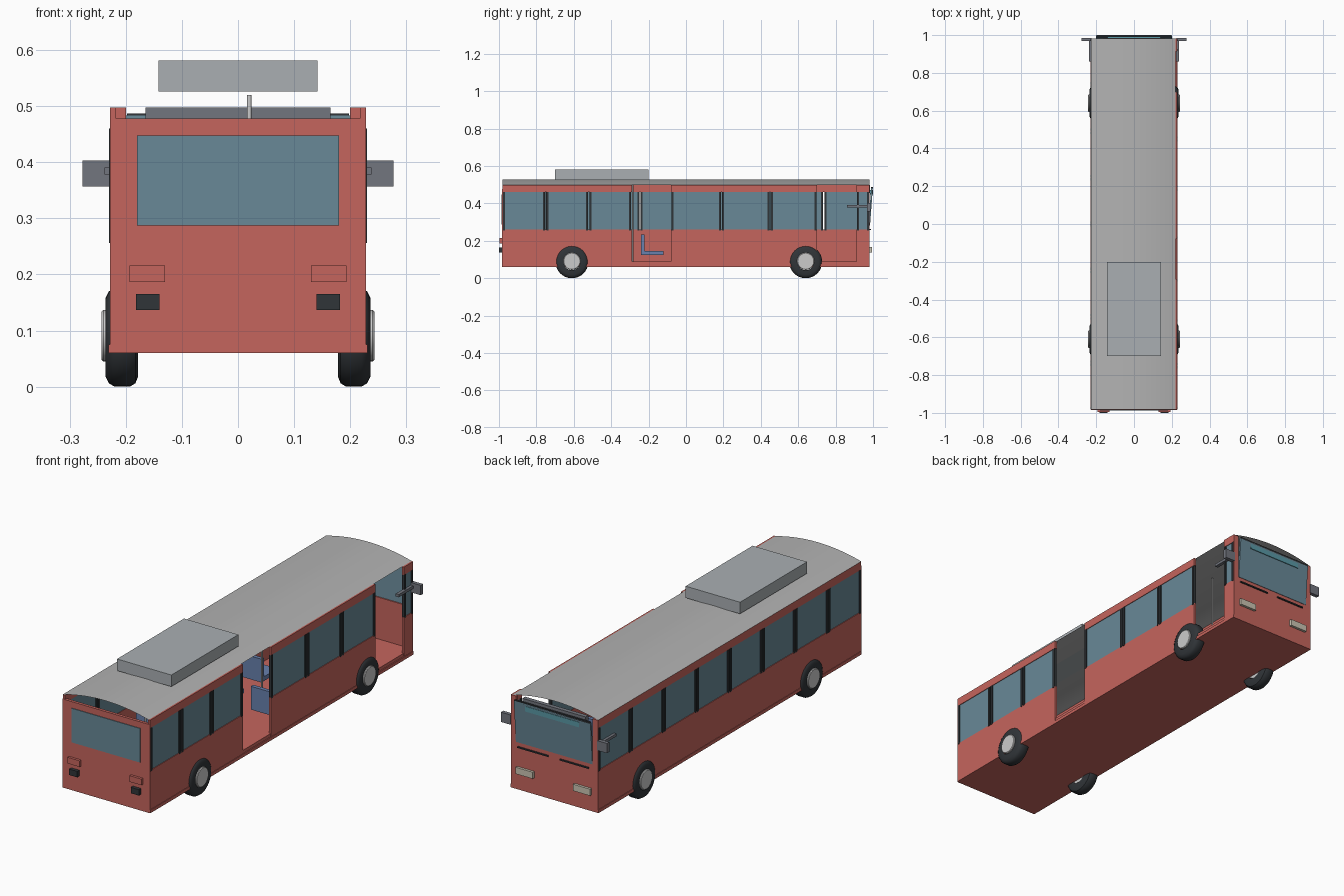
import bpy, bmesh, math
from mathutils import Vector

if "Cube" in bpy.data.objects:
    bpy.data.objects.remove(bpy.data.objects["Cube"])


def mat(name, r, g, b):
    m = bpy.data.materials.new(name)
    m.diffuse_color = (r, g, b, 1)
    m.use_nodes = True
    m.node_tree.nodes["Principled BSDF"].inputs["Base Color"].default_value = m.diffuse_color
    return m


RED = mat("red_paint", 0.56, 0.13, 0.11)
GLASS = mat("glass", 0.14, 0.25, 0.31)
BLACK = mat("black_trim", 0.03, 0.035, 0.04)
DARK = mat("dark_grey", 0.17, 0.18, 0.21)
ROOF = mat("roof_grey", 0.45, 0.45, 0.45)
UNIT = mat("unit_grey", 0.40, 0.43, 0.45)
BLUE = mat("seat_blue", 0.14, 0.22, 0.42)
TEAL = mat("display_teal", 0.10, 0.32, 0.38)
LAMP = mat("lamp_cream", 0.60, 0.56, 0.45)
HUB = mat("hub_grey", 0.55, 0.55, 0.55)


def add(name, bm, material):
    bmesh.ops.recalc_face_normals(bm, faces=bm.faces)
    me = bpy.data.meshes.new(name)
    bm.to_mesh(me)
    bm.free()
    me.materials.append(material)
    ob = bpy.data.objects.new(name, me)
    bpy.context.collection.objects.link(ob)
    return ob


def box(name, x, y, z, material):
    """Box from (min, max) ranges on each axis."""
    bm = bmesh.new()
    bmesh.ops.create_cube(bm, size=1)
    for v in bm.verts:
        v.co = Vector([(r[0] + r[1]) / 2 + c * (r[1] - r[0]) for c, r in zip(v.co, (x, y, z))])
    return add(name, bm, material)


def span(s, a, b):
    """x range mirrored by side s."""
    return tuple(sorted((s * a, s * b)))


def smooth(ob):
    bpy.ops.object.select_all(action='DESELECT')
    ob.select_set(True)
    bpy.context.view_layer.objects.active = ob
    bpy.ops.object.shade_smooth_by_angle(angle=math.radians(35))


def lathe(name, profile, centre, material, steps=32):
    """Revolve (radius, x) profile around the x axis."""
    bm = bmesh.new()
    vs = [bm.verts.new((x, 0, r)) for r, x in profile]
    es = [bm.edges.new(p) for p in zip(vs, vs[1:])]
    bmesh.ops.spin(bm, geom=vs + es, axis=(1, 0, 0), cent=(0, 0, 0),
                   angle=math.tau, steps=steps)
    bmesh.ops.remove_doubles(bm, verts=bm.verts, dist=1e-5)
    ob = add(name, bm, material)
    ob.location = centre
    smooth(ob)
    return ob


L, W = 0.982, 0.228
Z0, ZW0, ZW1, ZT = 0.06, 0.26, 0.46, 0.498

# floor
box("floor", (-W + 0.002, W - 0.002), (-L, L), (Z0, 0.09), RED)


# side walls with a window band; each group is a list of pane boundaries
def side_wall(s, groups):
    for cuts in groups:
        y = (cuts[0], cuts[-1])
        box("lower_side_panel", span(s, 0.217, W), y, (Z0, ZW0), RED)
        box("upper_side_panel", span(s, 0.217, W), y, (ZW1, ZT), RED)
        for a, b in zip(cuts, cuts[1:]):
            box("side_window", span(s, 0.219, 0.225), (a + 0.004, b - 0.004), (ZW0, ZW1), GLASS)
            for e in (a + 0.003, b - 0.014):
                box("window_post", span(s, 0.216, 0.230), (e, e + 0.011),
                    (ZW0 - 0.004, ZW1), BLACK)
    box("side_skirt", span(s, 0.222, 0.2305), (-L, L), (Z0, 0.075), RED)


side_wall(-1, [[-L + i * L / 4 for i in range(9)]])
side_wall(1, [[-L, -0.75, -0.52, -0.29], [-0.08, 0.19, 0.45, 0.70], [0.912, L]])

# rear wall, window and lights
box("rear_wall", (-W, W), (-L - 0.002, -L + 0.012), (Z0, 0.478), RED)
box("rear_window", (-0.18, 0.18), (-L - 0.005, -L), (0.287, 0.448), GLASS)
# front wall and corner posts
box("front_wall", (-W, W), (L - 0.012, L), (Z0, 0.287), RED)
for s in (-1, 1):
    box("rear_upper_light", span(s, 0.13, 0.193), (-0.996, -L), (0.187, 0.216), RED)
    box("rear_lower_light", span(s, 0.14, 0.182), (-1.0, -L), (0.137, 0.165), BLACK)
    box("front_corner_post", span(s, 0.200, W), (L - 0.012, L), (0.28, ZT), RED)
    box("headlight", span(s, 0.105, 0.195), (L, 0.994), (0.137, 0.168), LAMP)
    # mirror and its arm
    box("mirror_arm", span(s, 0.222, 0.238), (0.86, 0.975), (0.378, 0.391), DARK)
    box("mirror", span(s, 0.226, 0.277), (0.968, 0.986), (0.357, 0.403), DARK)

# windscreen leaning outward, with dark top rail and route display
screen = box("windscreen", (-0.2, 0.2), (L - 0.007, L + 0.002), (0.283, 0.483), GLASS)
rail = box("windscreen_top_rail", (-0.198, 0.198), (L - 0.007, L + 0.002), (0.479, 0.487), BLACK)
for ob in (screen, rail):
    for v in ob.data.vertices:
        v.co.y += (v.co.z - 0.283) * 0.075
box("display_case", (-0.165, 0.165), (0.965, 0.985), (0.455, 0.498), DARK)
box("route_display", (-0.14, 0.14), (0.985, 1.0), (0.448, 0.472), TEAL)
for x in ((-0.18, -0.03), (0.03, 0.19)):
    box("wiper", x, (L, 0.988), (0.258, 0.264), BLACK)

# arched roof sheet, open at both ends
bm = bmesh.new()
N = 16
rows = []
for y in (-L, L):
    rows.append([bm.verts.new((-W + 0.448 * i / N, y,
                               ZT + 0.030 * (1 - (2 * i / N - 1) ** 2))) for i in range(N + 1)])
for i in range(N):
    bm.faces.new((rows[0][i], rows[0][i + 1], rows[1][i + 1], rows[1][i]))
roof = add("roof", bm, ROOF)
smooth(roof)
box("roof_air_unit", (-0.142, 0.142), (-0.70, -0.20), (0.526, 0.581), UNIT)

# wheels
tyre_profile = [(0.045, 0.178), (0.070, 0.178), (0.082, 0.183), (0.088, 0.193),
                (0.088, 0.220), (0.082, 0.230), (0.070, 0.236), (0.045, 0.236)]
hub_profile = [(0, 0.18), (0.046, 0.18), (0.046, 0.240), (0.043, 0.243), (0, 0.243)]
for s in (-1, 1):
    for y in (-0.61, 0.64):
        lathe("tyre", [(r, s * x) for r, x in tyre_profile], (0, y, 0.088), BLACK)
        lathe("wheel_hub", [(r, s * x) for r, x in hub_profile], (0, y, 0.091), HUB)

# seat rows, leaving the middle doorway clear
for s in (-1, 1):
    for i in range(6):
        y = -0.74 + 0.25 * i
        if s > 0 and i == 2:
            continue
        box("seat_base", span(s, 0.06, 0.19), (y, y + 0.12), (0.125, 0.145), BLUE)
        box("seat_back", span(s, 0.06, 0.19), (y, y + 0.018), (0.145, 0.235), BLUE)

# aisle poles
for y in (-0.72, -0.285, 0.15, 0.58):
    bm = bmesh.new()
    bmesh.ops.create_cone(bm, cap_ends=True, segments=12, radius1=0.004, radius2=0.004, depth=0.43)
    pole = add("aisle_pole", bm, HUB)
    pole.location = (0.02, y, 0.305)
    smooth(pole)
